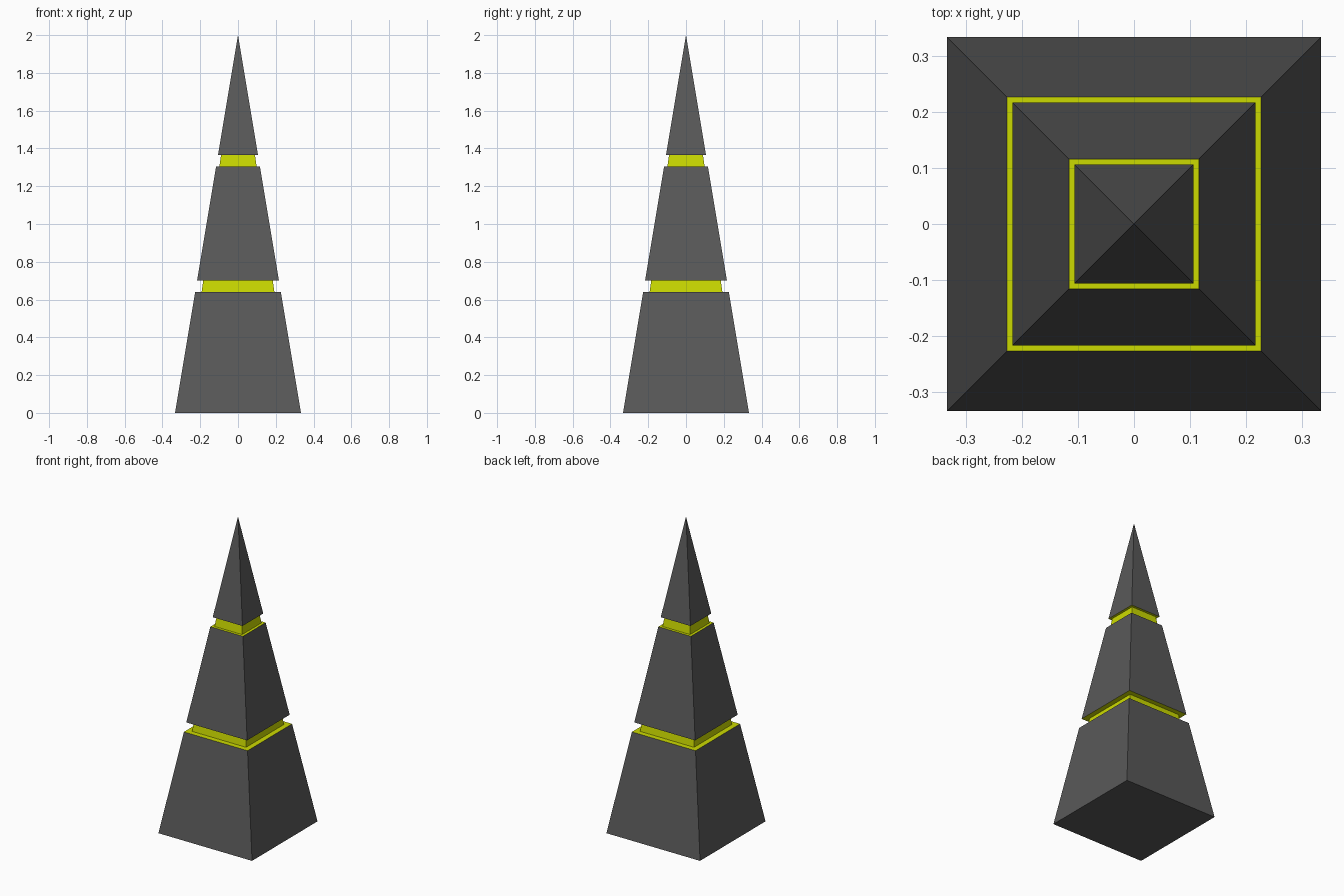
import bpy, bmesh

if "Cube" in bpy.data.objects:
    bpy.data.objects.remove(bpy.data.objects["Cube"])

HEIGHT = 2.0
SLOPE = 1 / 6          # half width lost per unit of height
INSET = 0.85           # groove width relative to the outer face
GROOVES = [(0.64, 0.70), (1.305, 1.365)]


def material(name, color):
    m = bpy.data.materials.new(name)
    m.diffuse_color = color
    m.use_nodes = True
    m.node_tree.nodes["Principled BSDF"].inputs["Base Color"].default_value = m.diffuse_color
    return m


def half(z):
    return (HEIGHT - z) * SLOPE


# Profile rings from bottom to top: (half width, z, material of the band above)
STONE, GLOW = 0, 1
rings = [(half(0), 0, STONE)]
for low, high in GROOVES:
    rings += [(half(low), low, GLOW), (half(low) * INSET, low, GLOW),
              (half(high) * INSET, high, GLOW), (half(high), high, STONE)]

bm = bmesh.new()
loops = [[bm.verts.new((sx * h, sy * h, z))
          for sx, sy in ((-1, -1), (1, -1), (1, 1), (-1, 1))] for h, z, _ in rings]

# Base, bands between rings, pointed cap
bm.faces.new(loops[0][::-1])
for (a, b), (_, _, mat) in zip(zip(loops, loops[1:]), rings):
    for i in range(4):
        j = (i + 1) % 4
        bm.faces.new((a[i], a[j], b[j], b[i])).material_index = mat
tip = bm.verts.new((0, 0, HEIGHT))
for i in range(4):
    bm.faces.new((loops[-1][i], loops[-1][(i + 1) % 4], tip))

mesh = bpy.data.meshes.new("grooved_spire")
bm.to_mesh(mesh)
bm.free()
mesh.materials.append(material("dark_grey", (0.1, 0.1, 0.1, 1)))
mesh.materials.append(material("yellow_green", (0.6, 0.7, 0.0, 1)))
spire = bpy.data.objects.new("grooved_spire", mesh)
bpy.context.collection.objects.link(spire)
